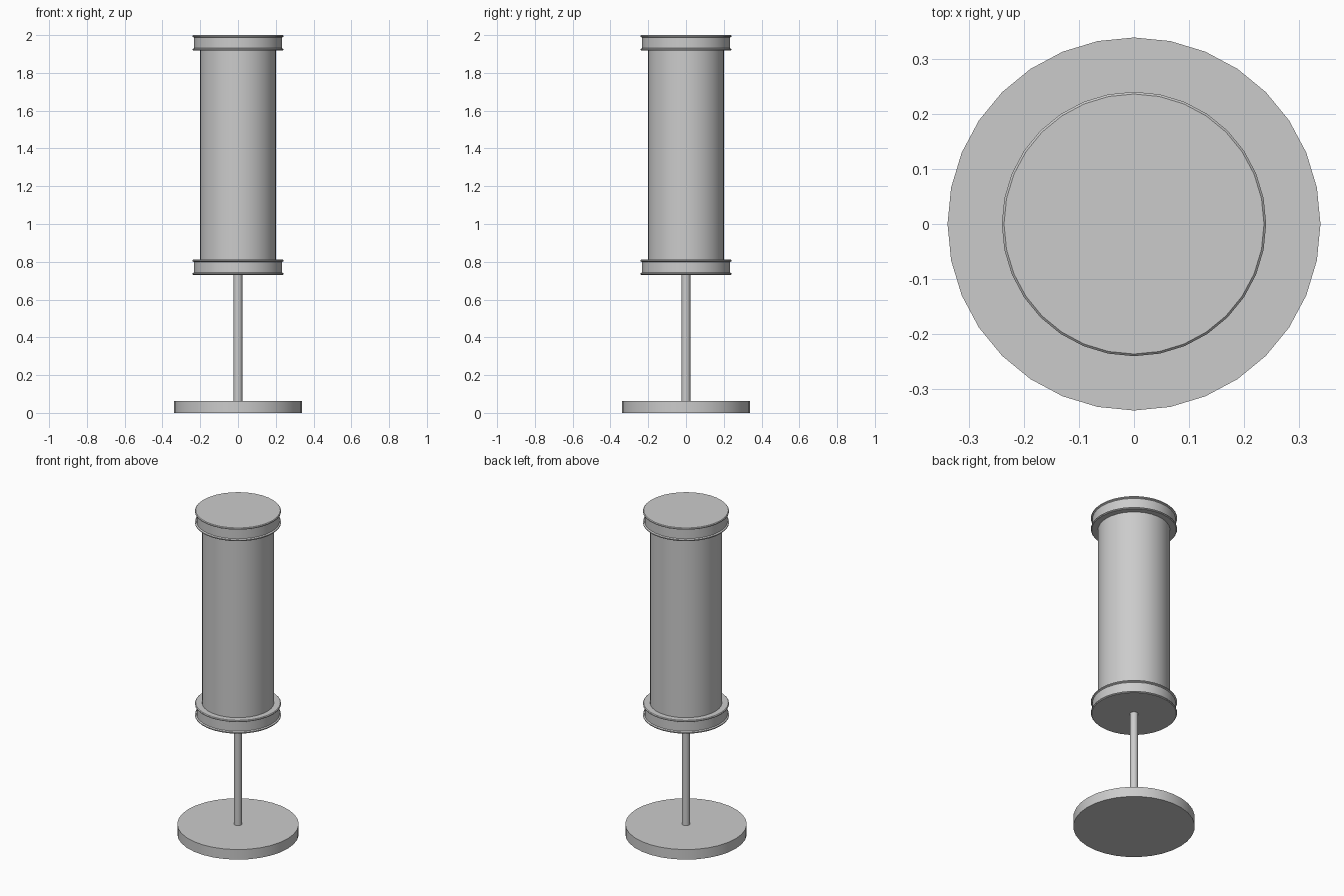
import bpy, bmesh
from math import cos, sin, tau

if "Cube" in bpy.data.objects:
    bpy.data.objects.remove(bpy.data.objects["Cube"])

SIDES = 32


def lathe(name, profile):
    """Closed round solid from (radius, z) points listed bottom to top."""
    bm = bmesh.new()
    rings = [[bm.verts.new((r * cos(tau * i / SIDES), r * sin(tau * i / SIDES), z))
              for i in range(SIDES)] for r, z in profile]
    for a, b in zip(rings, rings[1:]):
        for i in range(SIDES):
            j = (i + 1) % SIDES
            bm.faces.new((a[i], a[j], b[j], b[i]))
    bm.faces.new(rings[0][::-1])
    bm.faces.new(rings[-1])
    mesh = bpy.data.meshes.new(name)
    bm.to_mesh(mesh)
    bm.free()
    obj = bpy.data.objects.new(name, mesh)
    bpy.context.collection.objects.link(obj)
    bpy.ops.object.select_all(action='DESELECT')
    obj.select_set(True)
    bpy.context.view_layer.objects.active = obj
    bpy.ops.object.shade_smooth_by_angle(angle=0.5)
    return obj


# Lamp foot, pole and tall shade
lathe("base", [(0.34, 0.0), (0.34, 0.062)])
lathe("pole", [(0.023, 0.05), (0.023, 0.74)])
lathe("shade", [(0.202, 0.75), (0.202, 1.98)])

# End bands: a recessed hoop between two bevelled rims
half = [(0.237, 0.0), (0.241, 0.004), (0.241, 0.009), (0.233, 0.013)]
HEIGHT = 0.082
band = half + [(r, HEIGHT - z) for r, z in reversed(half)]
for name, z0 in (("bottom_band", 0.73), ("top_band", 2.0 - HEIGHT)):
    lathe(name, [(r, z + z0) for r, z in band])
